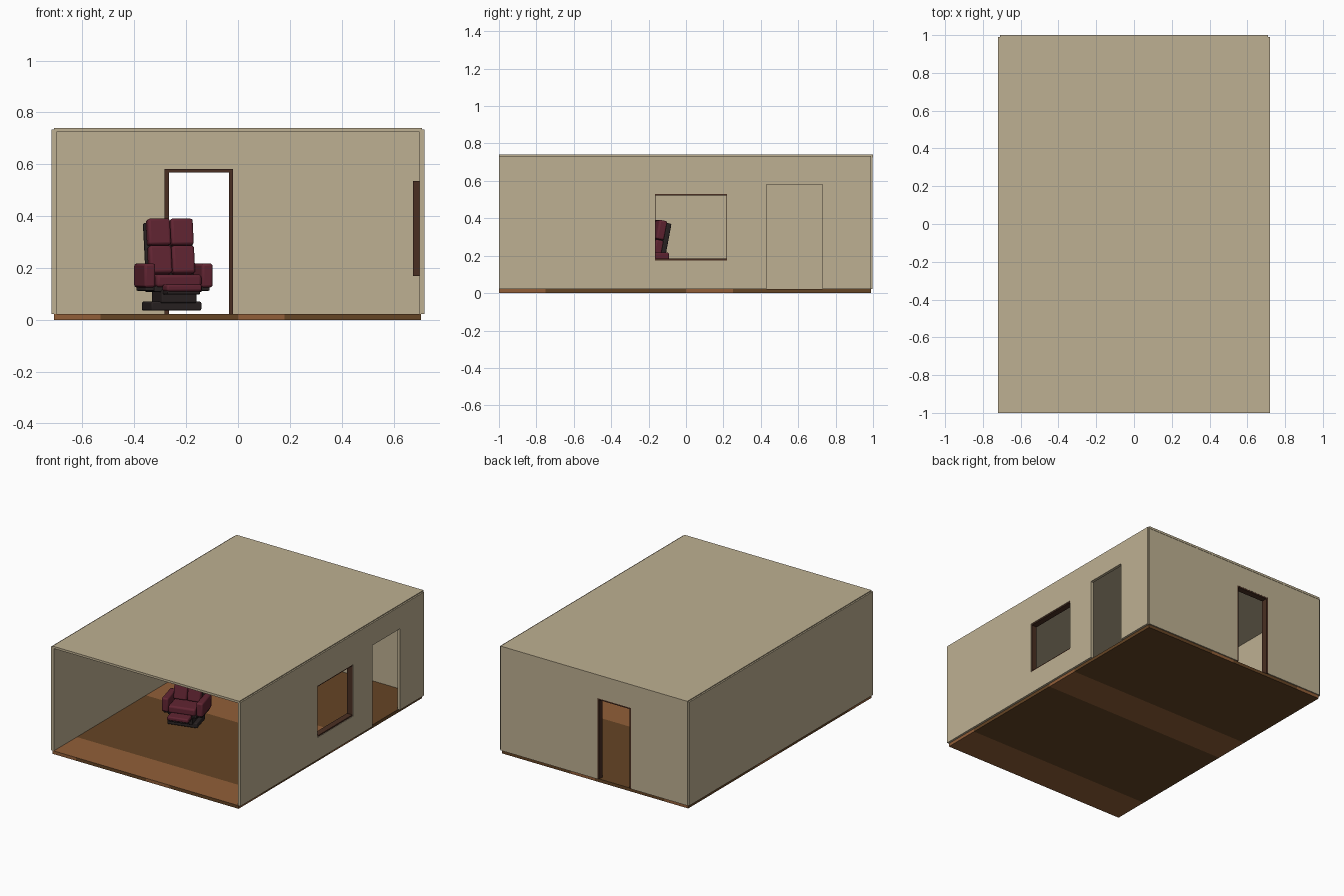
import bpy, bmesh, math
from mathutils import Matrix, Vector

if "Cube" in bpy.data.objects:
    bpy.data.objects.remove(bpy.data.objects["Cube"])


def material(name, rgb):
    m = bpy.data.materials.new(name)
    m.diffuse_color = (*rgb, 1)
    m.use_nodes = True
    m.node_tree.nodes["Principled BSDF"].inputs["Base Color"].default_value = m.diffuse_color
    return m


TAN = material("tan wall", (0.515, 0.434, 0.287))
LIGHT = material("light wood", (0.287, 0.114, 0.040))
DARK = material("dark wood", (0.130, 0.058, 0.018))
TRIM = material("brown trim", (0.068, 0.028, 0.016))
MAROON = material("maroon leather", (0.120, 0.018, 0.032))
BLACK = material("black frame", (0.022, 0.016, 0.016))


def box_mesh(x, y, z):
    bm = bmesh.new()
    bmesh.ops.create_cube(bm, size=1)
    for v in bm.verts:
        v.co = Vector([(r[0] + r[1]) / 2 + c * (r[1] - r[0])
                       for r, c in zip((x, y, z), v.co)])
    return bm


def finish(name, bm, *mats):
    me = bpy.data.meshes.new(name)
    bm.to_mesh(me)
    bm.free()
    for m in mats:
        me.materials.append(m)
    ob = bpy.data.objects.new(name, me)
    bpy.context.collection.objects.link(ob)
    return ob


def box(name, x, y, z, mat):
    return finish(name, box_mesh(x, y, z), mat)


# Floor: wide light and dark bands, repeated along its edges
bm = box_mesh((-0.71, 0.705), (-1, 0.99), (0, 0.022))
for axis, cuts in (((1, 0, 0), (-0.53, 0.0, 0.18)), ((0, 1, 0), (-0.75, 0.0, 0.25))):
    for c in cuts:
        bmesh.ops.bisect_plane(bm, geom=bm.verts[:] + bm.edges[:] + bm.faces[:],
                               plane_co=Vector(axis) * c, plane_no=axis)
bm.normal_update()
for f in bm.faces:
    p = f.calc_center_median()
    if abs(f.normal.y) > 0.5:
        light = p.x < -0.53 or 0 < p.x < 0.18
    else:
        light = p.y < -0.75 or 0 < p.y < 0.25
    f.material_index = 0 if light else 1
finish("floor", bm, LIGHT, DARK)

# Ceiling and left wall
box("ceiling", (-0.71, 0.71), (-1, 1), (0.725, 0.74), TAN)
WALL_Z = (0.022, 0.734)
box("left_wall", (-0.72, -0.70), (-1, 0.99), WALL_Z, TAN)

# Right wall, with a window and a doorway
RX = (0.70, 0.72)
box("right_wall_front", RX, (-1, -0.165), WALL_Z, TAN)
box("right_wall_sill", RX, (-0.165, 0.22), (0.022, 0.175), TAN)
box("right_wall_over_window", RX, (-0.165, 0.22), (0.53, 0.734), TAN)
box("right_wall_middle", RX, (0.22, 0.43), WALL_Z, TAN)
box("right_wall_lintel", RX, (0.43, 0.73), (0.58, 0.734), TAN)
box("right_wall_back", RX, (0.73, 0.99), WALL_Z, TAN)

# Back wall, with a doorway
BY = (0.985, 0.998)
box("back_wall_left", (-0.71, -0.28), BY, WALL_Z, TAN)
box("back_wall_lintel", (-0.28, -0.025), BY, (0.578, 0.734), TAN)
box("back_wall_right", (-0.025, 0.71), BY, WALL_Z, TAN)

# Window frame
FX = (0.676, 0.717)
for n, z in (("bottom", (0.168, 0.184)), ("top", (0.521, 0.536))):
    box("window_frame_" + n, FX, (-0.17, 0.225), z, TRIM)
for n, y in (("front", (-0.17, -0.162)), ("back", (0.217, 0.225))):
    box("window_frame_" + n, FX, y, (0.184, 0.521), TRIM)

# Door frame
FY = (0.955, 0.997)
for n, x in (("left", (-0.284, -0.267)), ("right", (-0.035, -0.019))):
    box("door_frame_" + n, x, FY, (0.022, 0.57), TRIM)
box("door_frame_top", (-0.284, -0.019), FY, (0.568, 0.582), TRIM)

# Reclining chair, turned slightly to the right
PLACE = Matrix.Translation((-0.25, -0.2, 0)) @ Matrix.Rotation(math.radians(15), 4, 'Z')
HINGE = Vector((0, 0.06, 0.17))
LEAN = (Matrix.Translation(HINGE) @ Matrix.Rotation(math.radians(-11), 4, 'X')
        @ Matrix.Translation(-HINGE))


def chair_part(name, x, y, z, mat, bevel=0.008, lean=False):
    ob = box(name, x, y, z, mat)
    ob.data.transform(PLACE @ LEAN if lean else PLACE)
    mod = ob.modifiers.new("soft edges", 'BEVEL')
    mod.width = bevel
    mod.segments = 3
    bpy.ops.object.select_all(action='DESELECT')
    ob.select_set(True)
    bpy.context.view_layer.objects.active = ob
    bpy.ops.object.shade_smooth_by_angle()
    return ob


# Base and mechanism
chair_part("chair_base", (-0.105, 0.095), (-0.07, 0.08), (0.036, 0.07), BLACK, 0.006)
chair_part("chair_mechanism", (-0.07, 0.07), (-0.09, 0.06), (0.065, 0.115), BLACK, 0.006)
chair_part("seat_frame", (-0.095, 0.095), (-0.08, 0.07), (0.108, 0.13), BLACK, 0.004)

# Seat and footrest
chair_part("seat_cushion", (-0.09, 0.09), (-0.095, 0.06), (0.126, 0.175), MAROON, 0.012)
chair_part("footrest_frame", (-0.065, 0.065), (-0.16, -0.085), (0.098, 0.112), BLACK, 0.004)
chair_part("footrest_cushion", (-0.07, 0.07), (-0.17, -0.095), (0.11, 0.136), MAROON)

# Backrest shell with two rows of split cushions
chair_part("backrest_shell", (-0.095, 0.095), (0.038, 0.064), (0.13, 0.375), BLACK, 0.006, True)
for row, z in (("lower", (0.17, 0.278)), ("upper", (0.281, 0.384))):
    for side, x in (("left", (-0.09, -0.001)), ("right", (0.001, 0.09))):
        chair_part(f"backrest_{row}_{side}", x, (-0.004, 0.042), z, MAROON, 0.01, True)

# Armrests
for side, s in (("left", -1), ("right", 1)):
    x = sorted((s * 0.092, s * 0.137))
    chair_part(f"armrest_{side}", x, (-0.085, 0.08), (0.125, 0.217), MAROON, 0.01)
    x = sorted((s * 0.09, s * 0.128))
    chair_part(f"armrest_frame_{side}", x, (-0.07, 0.075), (0.112, 0.13), BLACK, 0.004)
